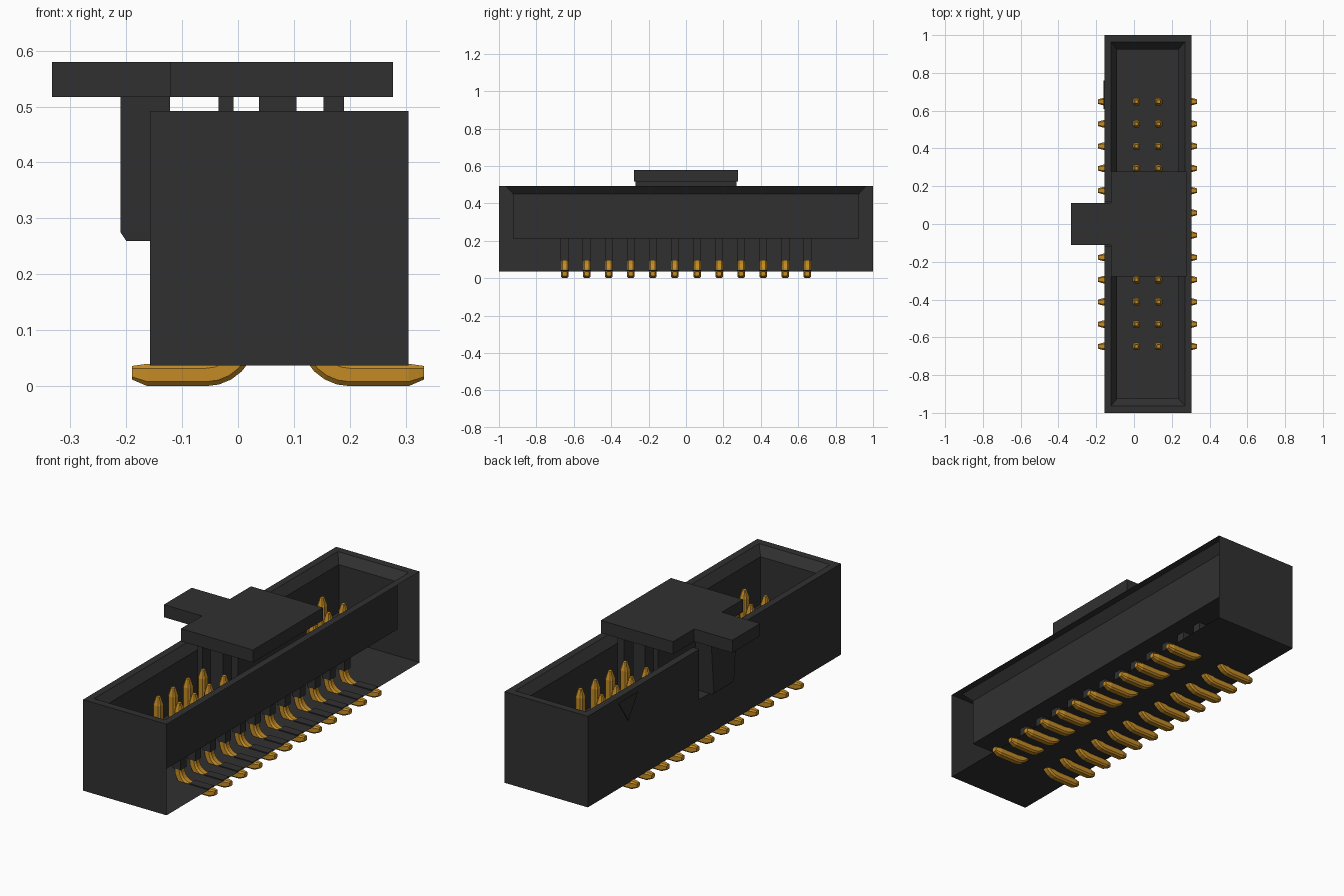
import bpy, bmesh, math
from mathutils import Vector

cube = bpy.data.objects.get("Cube")
if cube:
    bpy.data.objects.remove(cube, do_unlink=True)


def material(name, rgb):
    m = bpy.data.materials.new(name)
    m.use_nodes = True
    m.diffuse_color = (*rgb, 1)
    m.node_tree.nodes["Principled BSDF"].inputs["Base Color"].default_value = (*rgb, 1)
    return m


BLACK = material("black plastic", (0.03, 0.03, 0.03))
GOLD = material("gold metal", (0.55, 0.26, 0.018))


def finish(name, bm, mat):
    bmesh.ops.recalc_face_normals(bm, faces=bm.faces)
    me = bpy.data.meshes.new(name)
    bm.to_mesh(me)
    bm.free()
    me.materials.append(mat)
    ob = bpy.data.objects.new(name, me)
    bpy.context.collection.objects.link(ob)
    return ob


def loft(bm, rings):
    """Bridge rings of points and cap both ends."""
    vs = [[bm.verts.new(p) for p in r] for r in rings]
    n = len(vs[0])
    for a, b in zip(vs, vs[1:]):
        for i in range(n):
            j = (i + 1) % n
            bm.faces.new((a[i], a[j], b[j], b[i]))
    bm.faces.new(vs[0])
    bm.faces.new(vs[-1])


def rect(x0, x1, y, z):
    return [(x0, -y, z), (x1, -y, z), (x1, y, z), (x0, y, z)]


def add_box(bm, x0, x1, y0, y1, z0, z1):
    loft(bm, [[(x0, y0, z), (x1, y0, z), (x1, y1, z), (x0, y1, z)] for z in (z0, z1)])


def box(name, *dims):
    bm = bmesh.new()
    add_box(bm, *dims)
    return finish(name, bm, BLACK)


# Shroud: outer shell, rim, chamfered cavity and cavity floor
LEFT, RIGHT, BASE, TOP, FLOOR = -0.157, 0.305, 0.037, 0.492, 0.213
bm = bmesh.new()
loft(bm, [rect(LEFT, RIGHT, 1, BASE), rect(LEFT, RIGHT, 1, TOP),
          rect(-0.122, 0.27, 0.963, TOP), rect(-0.09, 0.235, 0.925, 0.45),
          rect(-0.09, 0.235, 0.925, FLOOR)])
shroud = finish("shroud", bm, BLACK)

# Key notch through the wall
cutter = box("notch_cutter", -0.3, -0.05, -0.12, 0.12, 0.24, 0.7)
cutter.hide_render = True
mod = shroud.modifiers.new("notch", "BOOLEAN")
mod.operation = "DIFFERENCE"
mod.solver = "EXACT"
mod.object = cutter
bpy.context.view_layer.objects.active = shroud
bpy.ops.object.modifier_apply(modifier=mod.name)
bpy.data.objects.remove(cutter, do_unlink=True)

# The shell is open on its left side
bm = bmesh.new()
bm.from_mesh(shroud.data)
side = [f for f in bm.faces if all(abs(v.co.x - RIGHT) < 1e-4 for v in f.verts)]
bmesh.ops.delete(bm, geom=side, context="FACES_ONLY")
bm.to_mesh(shroud.data)
bm.free()

# First-pin triangle plate
bm = bmesh.new()
loft(bm, [[(x, 0.61, 0.465), (x, 0.76, 0.465), (x, 0.685, 0.353)]
          for x in (LEFT, LEFT - 0.004)])
finish("marker_triangle", bm, BLACK)

# Pins: a chamfered square section swept down, around the bend and outward
HALF, BEND, BEND_Z = 0.02, 0.07, 0.09
SECTION = [(1, .6), (.6, 1), (-.6, 1), (-1, .6), (-1, -.6), (-.6, -1), (.6, -1), (1, -.6)]
path = [(0, 0.42, 0, 0.009), (0, 0.38, 0, HALF)]
for k in range(7):
    a = math.pi / 2 * k / 6
    path.append((BEND - BEND * math.cos(a), BEND_Z - BEND * math.sin(a), a, HALF))
path += [(0.175, 0.02, math.pi / 2, HALF), (0.203, 0.024, math.pi / 2, 0.012)]

PITCH = 0.1178
ROWS = [(0.13, 1), (0.013, -1)]
pins, sleeves, channels = bmesh.new(), bmesh.new(), bmesh.new()
for i in range(12):
    y = (i - 5.5) * PITCH
    for x, s in ROWS:
        loft(pins, [[(x + s * (px + u * r * math.cos(a)), y + v * r,
                      pz + u * r * math.sin(a)) for u, v in SECTION]
                    for px, pz, a, r in path])
        # Sleeve round each post, and cover over each foot inside the shell
        add_box(sleeves, x - 0.022, x + 0.022, y - 0.022, y + 0.022, 0.095, FLOOR)
        end = RIGHT if s > 0 else LEFT
        lo, hi = sorted((x + s * 0.07, end))
        add_box(channels, lo, hi, y - 0.023, y + 0.023, BASE + 0.001, 0.043)
finish("pins", pins, GOLD)
finish("pin_sleeves", sleeves, BLACK)
finish("foot_channels", channels, BLACK)

# Pick-up cap with its side tab
CAP_Z, CAP_TOP = 0.517, 0.58
box("cap_plate", -0.122, 0.277, -0.277, 0.277, CAP_Z, CAP_TOP)
box("cap_tab", -0.333, -0.122, -0.11, 0.11, CAP_Z, CAP_TOP)

# Gripping ribs between and beside the pin rows
for n, (x0, x1) in enumerate([(-0.035, -0.008), (0.038, 0.105), (0.153, 0.19)]):
    box(f"cap_rib_{n + 1}", x0, x1, -0.27, 0.27, 0.26, CAP_Z)

# Tapered key in the notch
bm = bmesh.new()
loft(bm, [rect(-0.2, -0.122, 0.078, 0.26), rect(-0.21, -0.122, 0.08, 0.275),
          rect(-0.21, -0.122, 0.1, CAP_Z)])
finish("cap_key", bm, BLACK)
